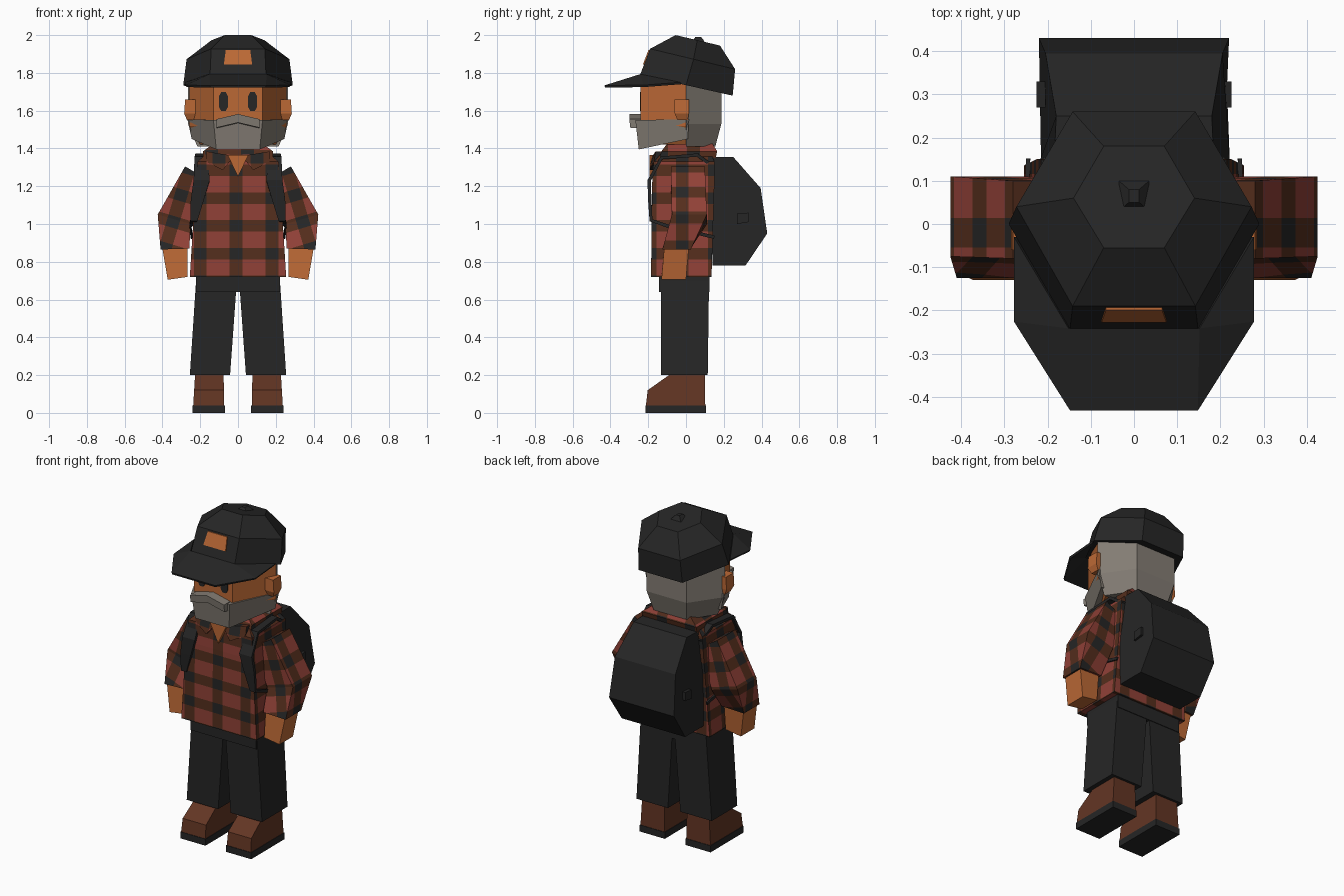
import bpy, bmesh
from mathutils import Vector

if "Cube" in bpy.data.objects:
    bpy.data.objects.remove(bpy.data.objects["Cube"], do_unlink=True)


def material(name, r, g, b):
    m = bpy.data.materials.new(name)
    m.use_nodes = True
    m.diffuse_color = (r, g, b, 1)
    m.node_tree.nodes["Principled BSDF"].inputs["Base Color"].default_value = (r, g, b, 1)
    return m


BLACK = material("black cloth", .019, .019, .019)
SKIN = material("warm skin", .5, .14, .036)
GREY = material("grey hair", .23, .205, .175)
LEATHER = material("brown leather", .125, .036, .017)
RED = material("plaid red", .28, .052, .038)
BROWN = material("plaid brown", .09, .027, .012)


def make(name, verts, faces, mats):
    bm = bmesh.new()
    vs = [bm.verts.new(v) for v in verts]
    for f in faces:
        bm.faces.new([vs[i] for i in f])
    bmesh.ops.recalc_face_normals(bm, faces=bm.faces)
    me = bpy.data.meshes.new(name)
    bm.to_mesh(me)
    bm.free()
    ob = bpy.data.objects.new(name, me)
    bpy.context.collection.objects.link(ob)
    for m in mats if isinstance(mats, list) else [mats]:
        me.materials.append(m)
    return ob


def loft(name, rings, mats):
    """Skin a stack of equal rings and cap both ends."""
    n, verts, faces = len(rings[0]), [p for r in rings for p in r], []
    for k in range(len(rings) - 1):
        for i in range(n):
            j = (i + 1) % n
            faces.append((k * n + i, k * n + j, (k + 1) * n + j, (k + 1) * n + i))
    faces += [tuple(range(n)), tuple(range(len(verts) - n, len(verts)))]
    return make(name, verts, faces, mats)


def rect(x0, x1, y0, y1, z):
    return [(x0, y0, z), (x1, y0, z), (x1, y1, z), (x0, y1, z)]


def flip(ring, s):
    return [(s * x, y, z) for x, y, z in ring]


def hexagon(side, side_y, half, front, back, z, slope=0.0):
    """Six-sided ring whose height leans with y."""
    pts = [(-half, front), (half, front), (side, side_y), (half, back), (-half, back), (-side, side_y)]
    return [(x, y, z + slope * y) for x, y in pts]


def solid(ob, t):
    mod = ob.modifiers.new("thickness", "SOLIDIFY")
    mod.thickness, mod.offset = t, 0
    return ob


def plaid(ob, across, up, deep, shift):
    """Cut stripes along three axes; crossings are black, stripes brown, the rest red."""
    stripes = [(Vector(across).normalized(), .19, .068, shift[0]),
               (Vector(up).normalized(), .147, .062, shift[1]),
               (Vector(deep).normalized(), .17, .068, shift[2])]
    bm = bmesh.new()
    bm.from_mesh(ob.data)
    for d, period, width, off in stripes:
        for k in range(-12, 13):
            for e in (-.5, .5):
                bmesh.ops.bisect_plane(bm, geom=bm.verts[:] + bm.edges[:] + bm.faces[:],
                                       plane_co=d * (off + k * period + e * width), plane_no=d)
    bm.normal_update()
    for f in bm.faces:
        c, hits = f.calc_center_median(), []
        for d, period, width, off in stripes:
            r = (c.dot(d) - off) / period
            hits.append(abs(r - round(r)) * period < width / 2)
        # ignore the axis the face points along
        facing = max(range(3), key=lambda i: abs(f.normal.dot(stripes[i][0])))
        f.material_index = sum(h for i, h in enumerate(hits) if i != facing)
    bm.to_mesh(ob.data)
    bm.free()


X, Y, Z = (1, 0, 0), (0, 1, 0), (0, 0, 1)
PLAID = [RED, BROWN, BLACK]
SIDES = (("left", 1), ("right", -1))

# Trousers, boots, sleeves, hands
for side, s in SIDES:
    loft(side + "_sole", [flip(rect(.07, .24, -.215, .105, z), s) for z in (0, .04)], BLACK)
    profile = [(-.212, .04), (-.203, .12), (-.09, .2), (.1, .2), (.102, .04)]
    loft(side + "_boot", [flip([(x + t * (z - .04), y, z) for y, z in profile], s)
                          for x, t in ((.073, .02), (.237, -.06))], LEATHER)
    loft(side + "_trouser_leg", [flip(rect(.042, .255, -.132, .115, .2), s),
                                 flip(rect(.006, .222, -.132, .122, .7), s)], BLACK)

    def ring(xo, zo, xi, zi, y0, y1):
        return flip([(xo, y0, zo), (xo, y1, zo), (xi, y1, zi), (xi, y0, zi)], s)
    sleeve = loft(side + "_sleeve", [ring(.28, 1.305, .17, 1.24, -.08, .1),
                                     ring(.425, 1.05, .25, 1.0, -.075, .11),
                                     ring(.41, .865, .258, .87, -.125, .025)], PLAID)
    plaid(sleeve, (1, 0, .3 * s), (-.3 * s, 0, 1), Y, (.62 * s, .87, -.02))
    loft(side + "_hand", [ring(.402, .88, .268, .88, -.115, .015),
                          ring(.372, .705, .268, .72, -.13, .0)], SKIN)

loft("trouser_waist", [rect(-.222, .222, -.142, .125, z) for z in (.64, .76)], BLACK)

# Shirt, collar and open neck
torso = loft("shirt", [rect(-.255, .255, -.185, .135, .72), rect(-.225, .225, -.18, .15, 1.2),
                       rect(-.215, .215, -.172, .15, 1.33), rect(-.13, .13, -.1, .12, 1.405)], PLAID)
plaid(torso, X, Z, Y, (-.01, .99, -.02))
collar = loft("collar", [rect(-.185, .185, -.15, .15, 1.32), rect(-.185, .185, -.13, .165, 1.385),
                         rect(-.13, .13, -.1, .14, 1.425)], PLAID)
plaid(collar, X, Z, Y, (.05, 1.36, .04))
for side, s in SIDES:
    lapel = [(.02, -.178, 1.36), (.17, -.16, 1.385), (.17, -.17, 1.33), (.08, -.195, 1.285)]
    flap = loft(side + "_lapel", [flip(lapel, s), flip([(x, y + .03, z) for x, y, z in lapel], s)], PLAID)
    plaid(flap, X, Z, Y, (.1 * s, 1.35, 0))
vee = [(-.055, 1.365), (.055, 1.365), (0, 1.25)]
loft("open_neck", [[(x, y, z) for x, z in vee] for y in (-.194, -.15)], SKIN)
loft("neck", [rect(-.09, .09, -.09, .08, z) for z in (1.35, 1.5)], SKIN)

# Head and back hair
loft("head", [hexagon(.2, 0, .1, -.19, .14, 1.42), hexagon(.258, 0, .13, -.24, .17, 1.52),
              hexagon(.258, 0, .13, -.24, .17, 1.77)], SKIN)


def half_ring(w, h, back, z):
    return [(-w, 0, z), (w, 0, z), (h, back, z), (-h, back, z)]


loft("back_hair", [half_ring(.215, .11, .155, 1.41), half_ring(.265, .135, .187, 1.53),
                   half_ring(.265, .135, .187, 1.76)], GREY)

# Beard and moustache
loft("beard", [[(-.245, .01, 1.45), (-.115, -.25, 1.395), (.115, -.25, 1.395), (.245, .01, 1.45)],
               [(-.268, .015, 1.555), (-.13, -.268, 1.55), (.13, -.268, 1.55), (.268, .015, 1.555)]], GREY)
loft("moustache", [[(x, -.3, z), (x, -.295, z - .045), (x, -.24, z - .05), (x, -.24, z)]
                   for x, z in ((-.115, 1.555), (0, 1.582), (.115, 1.555))], GREY)

# Ears and eyes
for side, s in SIDES:
    loft(side + "_ear", [flip(rect(.22, .27, -.045, .01, 1.55), s), flip(rect(.22, .285, -.06, .015, 1.585), s),
                         flip(rect(.22, .28, -.06, .015, 1.66), s)], SKIN)
    eye = [(-.012, -.05), (.012, -.05), (.024, -.028), (.024, .028),
           (.012, .05), (-.012, .05), (-.024, .028), (-.024, -.028)]
    loft(side + "_eye", [[(s * .077 + x, y, 1.648 + z) for x, z in eye] for y in (-.244, -.237)], BLACK)

# Cap crown, button, peak and patch
loft("cap_crown", [hexagon(.29, 0, .148, -.243, .247, 1.735, -.225),
                   hexagon(.272, .04, .142, -.19, .26, 1.882, -.24),
                   hexagon(.14, .06, .07, -.055, .18, 1.987, -.235)], BLACK)
loft("cap_button", [rect(-.035, .035, .03, .1, 1.965), rect(-.012, .012, .05, .08, 1.99)], BLACK)
peak = [(.15, -.24, 1.788), (.147, -.43, 1.728), (.275, -.225, 1.73), (.275, -.03, 1.745)]
solid(make("cap_peak", peak + flip(peak, -1),
           [(0, 4, 5, 1), (0, 1, 2), (0, 2, 3), (4, 6, 5), (4, 7, 6)], BLACK), .012)


def on_front(z, out):
    """Depth of the sloping front panel at height z."""
    return -.243 + (z - 1.79) * .053 / .138 - out


loft("cap_patch", [[(x, on_front(z, out), z) for x, z in
                    ((-.075, 1.845), (.075, 1.845), (.065, 1.92), (-.065, 1.92))]
                   for out in (.006, -.003)], SKIN)

# Backpack: outline in y and z with a half width at each corner
bag = [(.135, 1.355, .185), (.25, 1.355, .18), (.395, 1.19, .205), (.43, .95, .22),
       (.315, .78, .215), (.14, .78, .215), (.135, 1.07, .222)]
loft("backpack", [[(s * w, y, z) for y, z, w in bag] for s in (-1, 1)], BLACK)

# Shoulder straps and side tabs
for side, s in SIDES:
    loft(side + "_bag_tab", [[(s * x, y, z) for y, z in ((.27, 1.0), (.33, 1.01), (.33, 1.06), (.27, 1.055))]
                             for x in (.205, .226)], BLACK)
    path = [(.14, .21, .15, 1.3), (.15, .225, .06, 1.365), (.16, .23, -.13, 1.35),
            (.15, .235, -.195, 1.23), (.18, .25, -.192, 1.13), (.215, .252, -.185, 1.02),
            (.248, .258, -.1, .99), (.24, .25, .15, .93)]
    pts = [(s * x, y, z) for a, b, y, z in path for x in (a, b)]
    solid(make(side + "_strap", pts, [(2 * i, 2 * i + 1, 2 * i + 3, 2 * i + 2)
                                      for i in range(len(path) - 1)], BLACK), .018)
